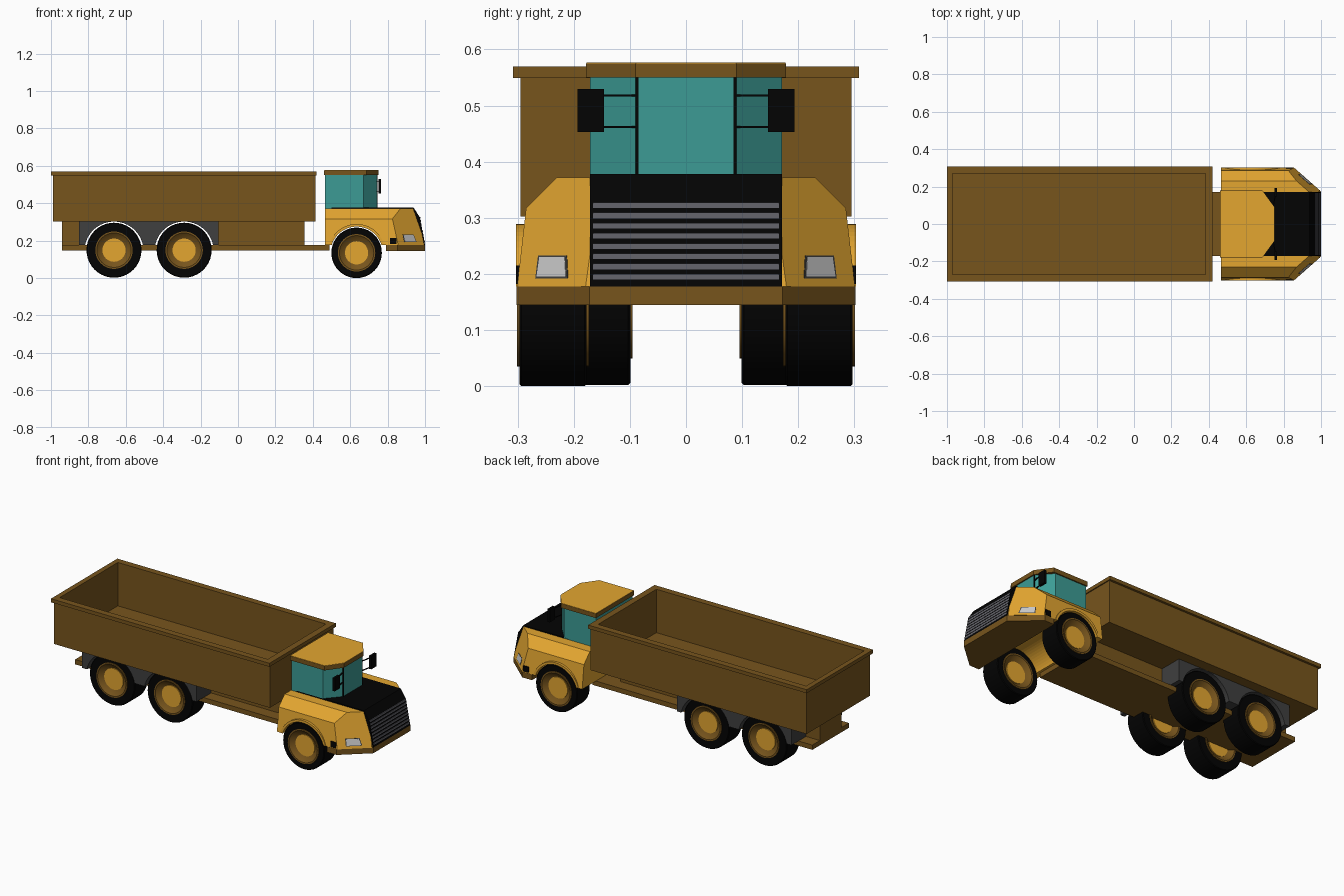
import bpy, bmesh, math
from mathutils import Vector

if "Cube" in bpy.data.objects:
    bpy.data.objects.remove(bpy.data.objects["Cube"])


def material(name, r, g, b):
    m = bpy.data.materials.new(name)
    m.diffuse_color = (r, g, b, 1)
    m.use_nodes = True
    m.node_tree.nodes["Principled BSDF"].inputs["Base Color"].default_value = m.diffuse_color
    return m


YELLOW = material("yellow", .77, .38, .03)
BROWN = material("brown", .185, .09, .012)
BLACK = material("black", .001, .001, .001)
GLASS = material("glass", .045, .33, .30)
STEEL = material("dark_steel", .05, .05, .05)
SLAT = material("slat_grey", .13, .13, .15)
LAMP = material("lamp", .6, .6, .6)


def finish(name, bm, mat, smooth=False):
    bmesh.ops.recalc_face_normals(bm, faces=bm.faces)
    me = bpy.data.meshes.new(name)
    bm.to_mesh(me)
    bm.free()
    me.materials.append(mat)
    ob = bpy.data.objects.new(name, me)
    bpy.context.collection.objects.link(ob)
    if smooth:
        bpy.ops.object.select_all(action='DESELECT')
        ob.select_set(True)
        bpy.context.view_layer.objects.active = ob
        bpy.ops.object.shade_smooth_by_angle(angle=math.radians(30))
    return ob


def prism_bm(points, move):
    bm = bmesh.new()
    f = bm.faces.new([bm.verts.new(p) for p in points])
    new = bmesh.ops.extrude_face_region(bm, geom=[f])['geom']
    bmesh.ops.translate(bm, vec=move, verts=[v for v in new if isinstance(v, bmesh.types.BMVert)])
    bmesh.ops.recalc_face_normals(bm, faces=bm.faces)
    return bm


def side_prism(pts, y0, y1):      # x-z profile drawn out along y
    return prism_bm([(x, y0, z) for x, z in pts], (0, y1 - y0, 0))


def plan_prism(pts, z0, z1):      # x-y outline drawn up along z
    return prism_bm([(x, y, z0) for x, y in pts], (0, 0, z1 - z0))


def mirrored(half):               # close a half outline across y = 0
    return half + [(x, -y) for x, y in reversed(half)]


def box(name, x0, x1, y0, y1, z0, z1, mat):
    return finish(name, plan_prism([(x0, y0), (x1, y0), (x1, y1), (x0, y1)], z0, z1), mat)


def arch(cx, cz, r, z, n=24):     # left-to-right arc above height z
    a = math.asin((z - cz) / r)
    return [(cx + r * math.cos(t), cz + r * math.sin(t))
            for t in (math.pi - a - (math.pi - 2 * a) * i / n for i in range(n + 1))]


def lathe(name, profile, centre, mat, n=40):
    bm = bmesh.new()
    rings = [[bm.verts.new((centre[0] + r * math.cos(2 * math.pi * i / n), centre[1] + y,
                            centre[2] + r * math.sin(2 * math.pi * i / n))) for i in range(n)]
             for r, y in profile]
    for a, b in zip(rings, rings[1:]):
        for i in range(n):
            j = (i + 1) % n
            bm.faces.new((a[i], a[j], b[j], b[i]))
    bm.faces.new(rings[0])
    bm.faces.new(rings[-1])
    return finish(name, bm, mat, True)


def wheel(name, x, y, z, r, w):
    def both(half):               # mirror a half profile to the other side face
        return [(a, -b) for a, b in half] + [(a, b) for a, b in reversed(half)]
    c = (x, y, z)
    lathe(name + "_tire", both([(.092, w - .03), (.094, w - .001), (r - .004, w), (r, w - .004)]), c, BLACK)
    lathe(name + "_rim", both([(.058, w - .02), (.066, w - .018), (.092, w + .004), (.1, w + .004), (.1, w - .01)]), c, BROWN)
    lathe(name + "_hub", both([(.062, w - .014)]), c, YELLOW)


# dump bed: stacked rectangles lofted up the outside, over the rim and down inside
bm = bmesh.new()
loops = []
for x0, x1, y, z in [(-.99, .414, .295, .302), (-.99, .414, .295, .549), (-1, .42, .308, .549),
                     (-1, .42, .308, .57), (-.97, .382, .27, .57), (-.97, .382, .27, .315)]:
    loops.append([bm.verts.new(p) for p in ((x0, -y, z), (x1, -y, z), (x1, y, z), (x0, y, z))])
for a, b in zip(loops, loops[1:]):
    for i in range(4):
        j = (i + 1) % 4
        bm.faces.new((a[i], a[j], b[j], b[i]))
bm.faces.new(loops[0])
bm.faces.new(loops[-1])
finish("dump_bed", bm, BROWN)

# chassis
box("chassis_plate", -.94, .49, -.17, .17, .148, .176, BROWN)
box("chassis_rear_block", -.94, -.845, -.1, .1, .176, .302, BROWN)
box("chassis_front_block", -.11, .355, -.1, .1, .176, .302, BROWN)
REAR = (-.663, -.288)
profile = [(-.85, .176)] + arch(REAR[0], .144, .158, .176) + arch(REAR[1], .144, .158, .176) + \
    [(-.105, .176), (-.105, .304), (-.85, .304)]
finish("rear_wheel_arches", side_prism(profile, -.235, .235), STEEL)

# wheels: the rear pairs sit further in than the front pair
for s, side in ((-1, "right"), (1, "left")):
    for i, x in enumerate(REAR):
        wheel(f"rear_wheel_{i + 1}_{side}", x, s * .16, .149, .147, .061)
    wheel(f"front_wheel_{side}", .634, s * .237, .135, .135, .06)

# front body: side profile with wheel arch, then shoulders and corners planed off
profile = [(.464, .178)] + arch(.634, .136, .139, .178) + \
    [(.995, .178), (.966, .325), (.935, .372), (.464, .372)]
bm = side_prism(profile, -.303, .303)
P0 = Vector((.853, .303, .18))
NORMAL = (Vector((.993, .18, .18)) - P0).cross(Vector((.935, .172, .372)) - P0).normalized()
if NORMAL.y < 0:
    NORMAL = -NORMAL
for s in (-1, 1):
    for co, no in (((.6, .23, .372), Vector((0, .055, .055))),
                   ((.6, .285, .317), Vector((0, .139, .016))),
                   (tuple(P0), NORMAL)):
        cut = bmesh.ops.bisect_plane(bm, geom=bm.verts[:] + bm.edges[:] + bm.faces[:], dist=1e-5,
                                     plane_co=(co[0], s * co[1], co[2]),
                                     plane_no=(no.x, s * no.y, no.z), clear_outer=True)
        edges = [e for e in cut['geom_cut'] if isinstance(e, bmesh.types.BMEdge)]
        bmesh.ops.edgeloop_fill(bm, edges=[e for e in edges if e.is_boundary])
finish("front_body", bm, YELLOW)


def on_corner(s, y, z, out):      # point on the chamfered front corner
    x = P0.x - (NORMAL.y * (y - P0.y) + NORMAL.z * (z - P0.z)) / NORMAL.x
    p = Vector((x, y, z)) + NORMAL * out
    return (p.x, s * p.y, p.z)


for s, side in ((-1, "right"), (1, "left")):
    # fender flare
    ring = arch(.634, .136, .153, .178) + arch(.634, .136, .139, .178)[::-1]
    finish("fender_flare_" + side, side_prism(ring, s * .27, s * .303), YELLOW)
    # headlight and its frame
    inward = (-NORMAL.x * .02, -s * NORMAL.y * .02, -NORMAL.z * .02)
    for name, g, out, mat in (("headlight_frame_", .003, .001, STEEL), ("headlight_", 0, .002, LAMP)):
        quad = [(.265 + g, .195 - g), (.213 - g, .195 - g), (.215 - g, .230 + g), (.26 + g, .230 + g)]
        finish(name + side, prism_bm([on_corner(s, y, z, out) for y, z in quad], inward), mat)
    box("side_marker_" + side, .812, .848, s * .28, s * .303, .182, .215, BLACK)

# bumper
finish("bumper", plan_prism(mirrored([(.79, .302), (.853, .302), (1, .172)]), .145, .178), BROWN)

# black hood and grille with slats
hood = [(.5, .36), (.5, .378), (.938, .378), (.972, .325), (1, .178), (.96, .178), (.93, .35)]
finish("hood_and_grille", side_prism(hood, -.171, .171), BLACK)
for i in range(8):
    z = .195 + i * .0182
    x = 1 - (z - .178) * .028 / .147
    box(f"grille_slat_{i + 1}", x - .02, x + .002, -.166, .166, z - .005, z + .005, SLAT)

# cab glass, roof and pillars
finish("cab_glass", plan_prism(mirrored([(.466, .171), (.672, .171), (.745, .088)]), .37, .552), GLASS)
roof = mirrored([(.461, .178), (.688, .178), (.752, .09)])
finish("roof_slab", plan_prism(roof, .55, .575), BROWN)
roof_top = mirrored([(.462, .177), (.6875, .177), (.751, .0895)])
finish("roof_top", plan_prism(roof_top, .57, .577), YELLOW)
for s, side in ((-1, "right"), (1, "left")):
    box("front_pillar_" + side, .738, .747, s * .085, s * .09, .375, .551, BLACK)
    # mirror with two arms
    box("mirror_" + side, .75, .764, s * .146, s * .193, .453, .53, BLACK)
    for z, level in ((.462, "lower"), (.518, "upper")):
        arm = [(.74, s * .086), (.746, s * .086), (.758, s * .15), (.752, s * .15)]
        finish(f"mirror_arm_{level}_{side}", plan_prism(arm, z - .002, z + .002), BLACK)
